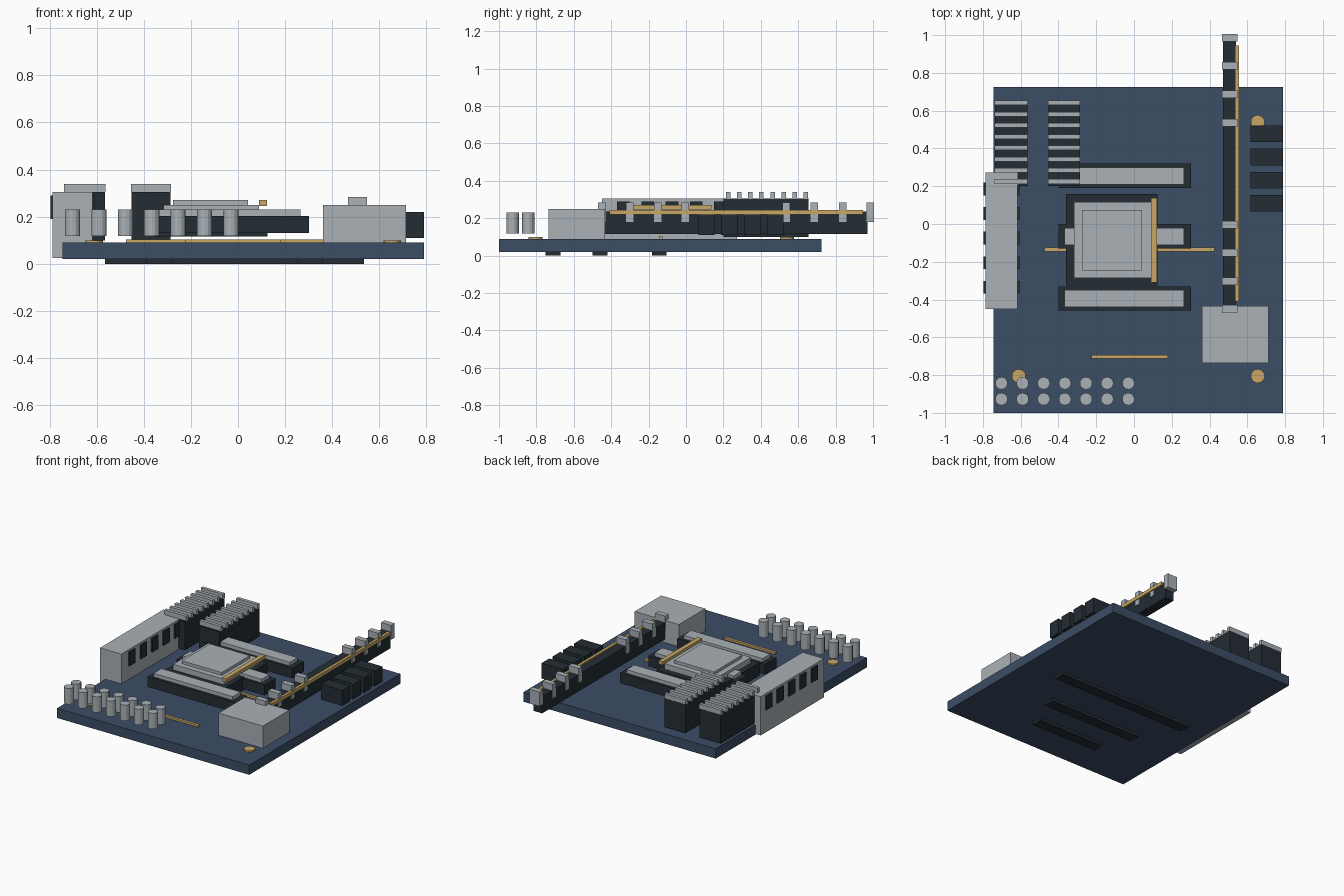
import bpy, bmesh, math
from mathutils import Matrix, Vector

if "Cube" in bpy.data.objects:
    bpy.data.objects.remove(bpy.data.objects["Cube"])


def material(name, rgb):
    m = bpy.data.materials.new(name)
    m.diffuse_color = (*rgb, 1)
    m.use_nodes = True
    m.node_tree.nodes["Principled BSDF"].inputs["Base Color"].default_value = m.diffuse_color
    return m


BLUE = material("board blue", (0.045, 0.075, 0.132))
DARK = material("dark plastic", (0.017, 0.026, 0.034))
GREY = material("light metal", (0.40, 0.44, 0.47))
GOLD = material("gold", (0.58, 0.39, 0.135))


def finish(name, bm, mat):
    me = bpy.data.meshes.new(name)
    bm.to_mesh(me)
    bm.free()
    me.materials.append(mat)
    ob = bpy.data.objects.new(name, me)
    bpy.context.collection.objects.link(ob)
    return ob


def box(name, mat, x, y, z):
    """Box from (min, max) ranges on each axis."""
    bm = bmesh.new()
    size = Vector((x[1] - x[0], y[1] - y[0], z[1] - z[0]))
    mid = Vector((sum(x) / 2, sum(y) / 2, sum(z) / 2))
    bmesh.ops.create_cube(bm, size=1, matrix=Matrix.Translation(mid) @ Matrix.Diagonal((*size, 1)))
    return finish(name, bm, mat)


def cylinder(name, mat, x, y, r, z, sides):
    bm = bmesh.new()
    bmesh.ops.create_cone(bm, cap_ends=True, segments=sides, radius1=r, radius2=r,
                          depth=z[1] - z[0], matrix=Matrix.Translation((x, y, sum(z) / 2)))
    return finish(name, bm, mat)


def around(c, half):
    return (c - half, c + half)


# Circuit board and the strips under it
box("board", BLUE, (-0.745, 0.79), (-1.0, 0.725), (0.02, 0.09))
for y, half in ((-0.143, 0.55), (-0.46, 0.375), (-0.71, 0.267)):
    box("underside_strip", DARK, around(-0.015, half), around(y, 0.04), (0, 0.021))

# Mounting pads and traces
for x in (-0.61, 0.655):
    for y in (-0.805, 0.54):
        cylinder("mounting_pad", GOLD, x, y, 0.037, (0.088, 0.1), 16)
box("long_trace", GOLD, (-0.475, 0.425), around(-0.135, 0.01), (0.088, 0.104))
box("short_trace", GOLD, (-0.225, 0.18), around(-0.703, 0.01), (0.088, 0.104))

# Rear connector panel with ports passing through it
box("port_panel", GREY, (-0.787, -0.617), (-0.45, 0.272), (0.025, 0.305))
for i in range(5):
    box("port", DARK, (-0.797, -0.607), around(0.185 - 0.13 * i, 0.034), (0.19, 0.29))

# Finned heatsinks
for x in ((-0.738, -0.563), (-0.455, -0.285)):
    box("heatsink_block", DARK, (x[0] + 0.002, x[1] - 0.002), (0.2, 0.655), (0.1, 0.305))
    for i in range(8):
        box("heatsink_fin", GREY, x, around(0.225 + 0.0595 * i, 0.012), (0.304, 0.339))

# Capacitors, two rows of seven
for y in (-0.843, -0.927):
    for i in range(7):
        cylinder("capacitor", GREY, -0.702 + 0.112 * i, y, 0.033, (0.117, 0.231), 14)

# Three slots with metal tops
for y in (0.255, -0.065, -0.395):
    box("slot_base", DARK, (-0.4, 0.302), around(y, 0.064), (0.13, 0.204))
    box("slot_top", GREY, (-0.367, 0.266), around(y, 0.045), (0.203, 0.23))

# Processor socket, stepped lid and lever
box("processor_socket", DARK, (-0.36, 0.125), (-0.325, 0.158), (0.115, 0.21))
box("processor_lid", GREY, (-0.317, 0.09), (-0.287, 0.116), (0.205, 0.25))
box("processor_cap", GREY, (-0.275, 0.043), (-0.247, 0.074), (0.249, 0.271))
box("socket_lever", GOLD, (0.09, 0.123), (-0.31, 0.137), (0.246, 0.27))

# Long card with clips and contact edge
box("card", DARK, (0.47, 0.54), (-0.44, 0.97), (0.115, 0.235))
box("card_contacts", GOLD, (0.535, 0.555), (-0.41, 0.945), (0.22, 0.245))
for y in (0.985, 0.837, 0.686, 0.537, -0.003, -0.152, -0.302, -0.45):
    box("card_clip", GREY, (0.467, 0.548), around(y, 0.02), (0.18, 0.283))

# Metal block and side connectors
box("metal_block", GREY, (0.36, 0.713), (-0.735, -0.433), (0.09, 0.25))
for i in range(4):
    box("side_connector", DARK, (0.618, 0.789), around(0.477 - 0.1225 * i, 0.044), (0.11, 0.221))
